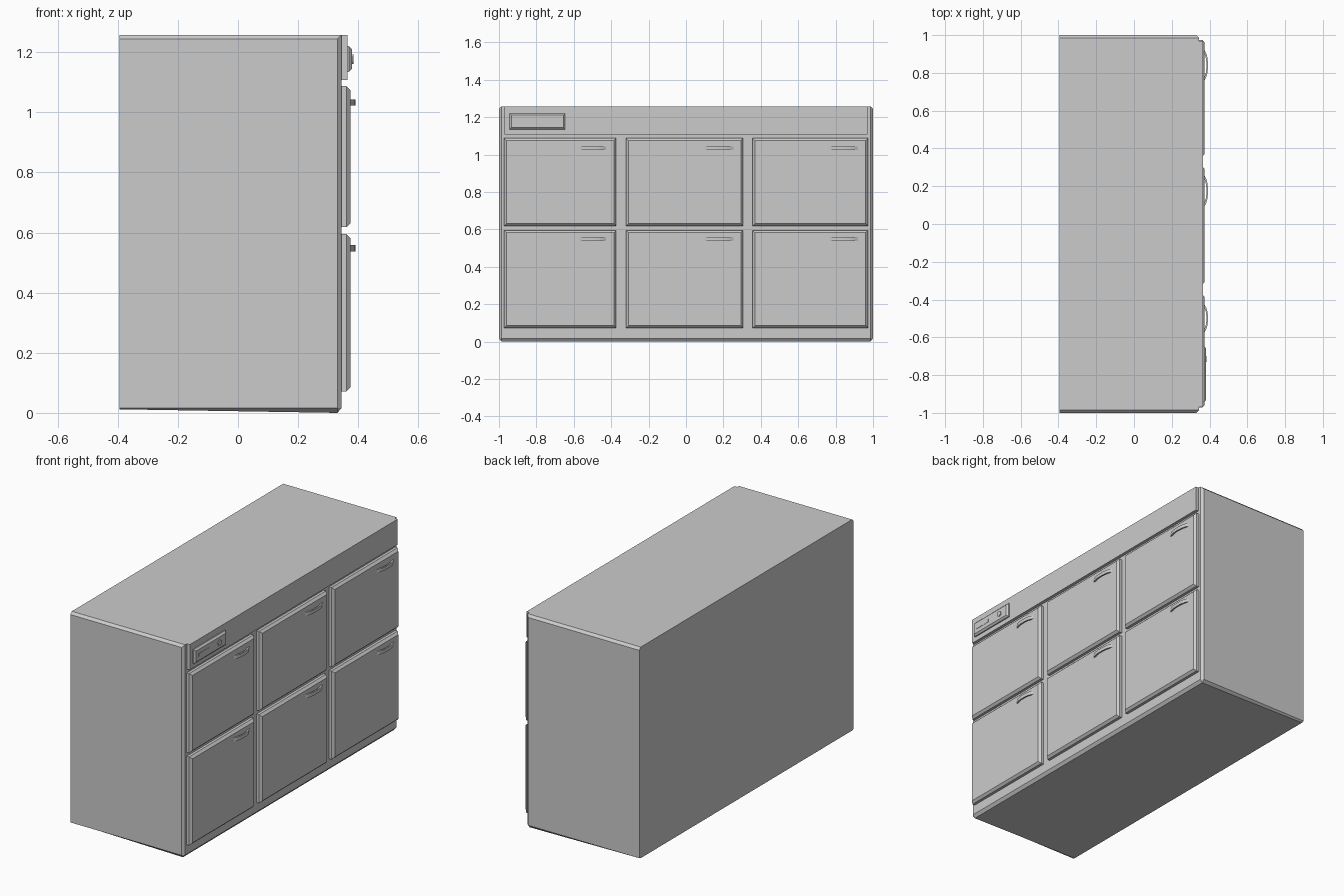
import bpy, bmesh, math
from mathutils import Vector

if "Cube" in bpy.data.objects:
    bpy.data.objects.remove(bpy.data.objects["Cube"])


def finish(name, bm):
    bmesh.ops.recalc_face_normals(bm, faces=bm.faces)
    mesh = bpy.data.meshes.new(name)
    bm.to_mesh(mesh)
    bm.free()
    ob = bpy.data.objects.new(name, mesh)
    bpy.context.collection.objects.link(ob)
    return ob


def box(name, x, y, z, bevel=0.0, pick=None):
    """Box from three (min, max) ranges; edges passing pick are chamfered."""
    bm = bmesh.new()
    bmesh.ops.create_cube(bm, size=1)
    for v in bm.verts:
        v.co = Vector([r[1] if c > 0 else r[0] for c, r in zip(v.co, (x, y, z))])
    if bevel:
        edges = [e for e in bm.edges if pick([v.co for v in e.verts])]
        bmesh.ops.bevel(bm, geom=edges, offset=bevel, segments=1,
                        profile=0.5, affect='EDGES')
    return finish(name, bm)


def front_box(name, x, y, z, bevel):
    return box(name, x, y, z, bevel, lambda p: all(c.x > x[1] - 1e-4 for c in p))


def pull_handle(name, y0, y1, z0, z1, x0, x1):
    """Shallow bowed grip strip extruded in z."""
    n, t = 8, 0.008
    outer, inner = [], []
    for i in range(n + 1):
        s = i / n
        rise = (1 - abs(2 * s - 1) ** 3) * (x1 - x0)
        outer.append((x0 + rise, y0 + s * (y1 - y0)))
        inner.append((x0 - t + rise, y0 + t + s * (y1 - y0 - 2 * t)))
    bm = bmesh.new()
    rows = [[bm.verts.new((px, py, z)) for px, py in pts]
            for pts, z in ((outer, z0), (outer, z1), (inner, z1), (inner, z0))]
    for a in range(4):
        b = (a + 1) % 4
        for i in range(n):
            bm.faces.new((rows[a][i], rows[a][i + 1], rows[b][i + 1], rows[b][i]))
    for i in (0, n):
        bm.faces.new([r[i] for r in rows])
    return finish(name, bm)


# Cabinet body: chamfered at the ends, bottom and front, sharp at the back
def body_edges(p):
    back = all(c.x < -0.39 for c in p)
    top_front = all(c.x > 0.34 and c.z > 1.25 for c in p)
    return not back and not top_front


body = box("cabinet_body", (-0.395, 0.345), (-1, 1), (0.003, 1.258), 0.014, body_edges)
for v in body.data.vertices:
    if v.co.z < 0.01:
        v.co.z = 0.012 if v.co.x < 0 else 0.0

# Top control fascia
box("top_fascia", (0.335, 0.364), (-0.97, 0.97), (1.108, 1.258))

# Control unit with slot and dial
front_box("control_unit", (0.36, 0.38), (-0.943, -0.646), (1.135, 1.22), 0.01)
box("control_slot", (0.375, 0.382), (-0.91, -0.81), (1.168, 1.186))
bm = bmesh.new()
bmesh.ops.create_cone(bm, cap_ends=True, segments=16, radius1=0.016, radius2=0.016, depth=0.01)
dial = finish("control_dial", bm)
dial.rotation_euler = (0, math.pi / 2, 0)
dial.location = (0.38, -0.715, 1.177)

# Doors and handles, three columns by two rows
columns = [((-0.972, -0.373), (-0.575, -0.425)),
           ((-0.32, 0.306), (0.092, 0.258)),
           ((0.356, 0.974), (0.758, 0.922))]
rows = [("lower", (0.072, 0.595), (0.537, 0.558)),
        ("upper", (0.618, 1.087), (1.023, 1.043))]
for c, (door_y, grip_y) in enumerate(columns, 1):
    for row, door_z, grip_z in rows:
        front_box(f"{row}_door_{c}", (0.338, 0.374), door_y, door_z, 0.013)
        pull_handle(f"{row}_handle_{c}", *grip_y, *grip_z, 0.372, 0.391)
